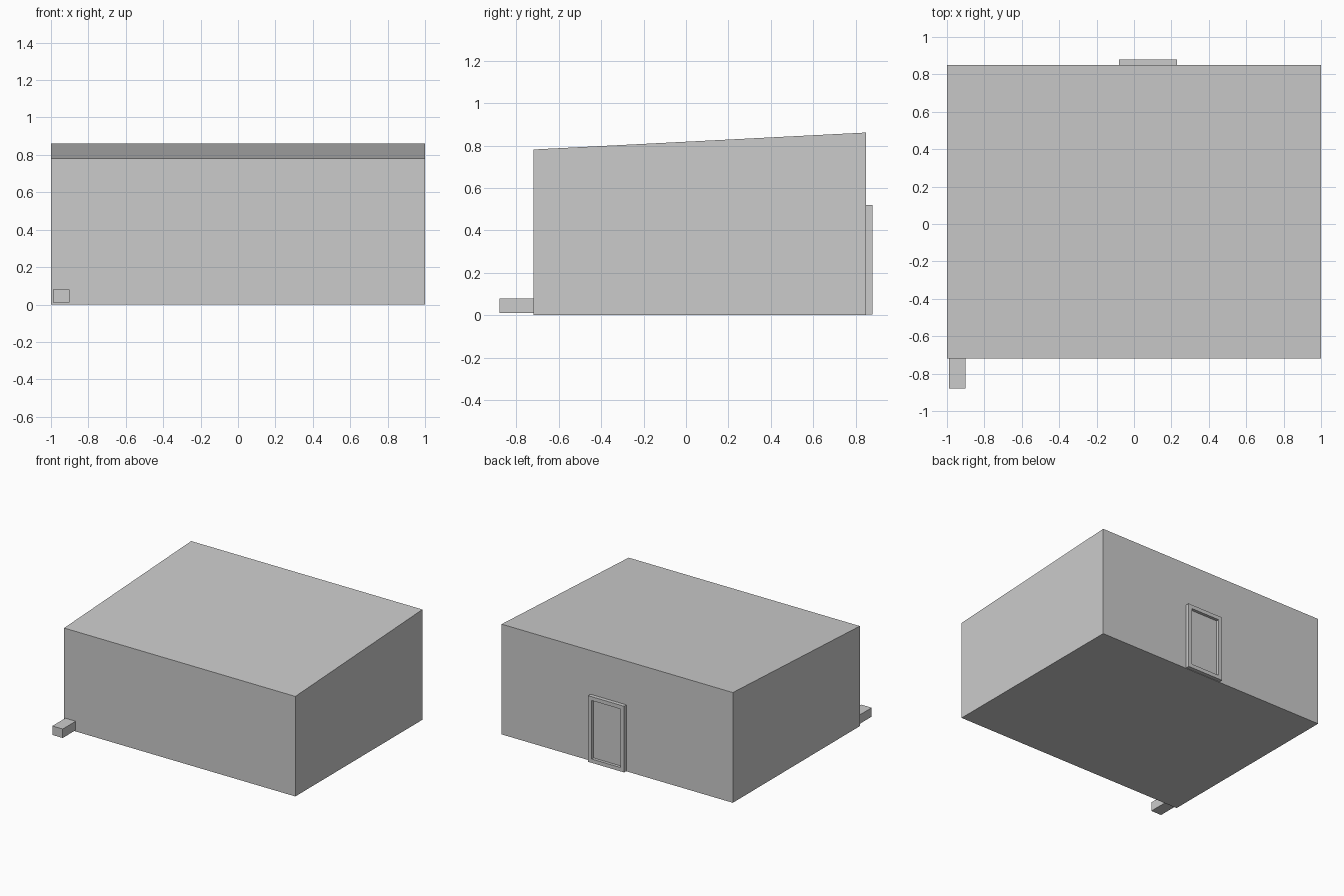
import bpy, bmesh

if "Cube" in bpy.data.objects:
    bpy.data.objects.remove(bpy.data.objects["Cube"])


def prism(name, profile, axis, lo, hi):
    """Extrude a closed 2D profile along x (profile = y,z) or y (profile = x,z)."""
    def place(p, d):
        return (d, p[0], p[1]) if axis == 'x' else (p[0], d, p[1])
    bm = bmesh.new()
    face = bm.faces.new([bm.verts.new(place(p, lo)) for p in profile])
    ext = bmesh.ops.extrude_face_region(bm, geom=[face])
    offset = (hi - lo, 0, 0) if axis == 'x' else (0, hi - lo, 0)
    verts = [g for g in ext['geom'] if isinstance(g, bmesh.types.BMVert)]
    bmesh.ops.translate(bm, verts=verts, vec=offset)
    bmesh.ops.recalc_face_normals(bm, faces=bm.faces)
    mesh = bpy.data.meshes.new(name)
    bm.to_mesh(mesh)
    bm.free()
    obj = bpy.data.objects.new(name, mesh)
    bpy.context.collection.objects.link(obj)
    return obj


def box(name, x0, x1, y0, y1, z0, z1):
    return prism(name, [(x0, z0), (x1, z0), (x1, z1), (x0, z1)], 'y', y0, y1)


# Main building with a single-pitch roof
prism("building", [(-0.72, 0.0), (0.85, 0.0), (0.85, 0.862), (-0.72, 0.782)],
      'x', -1.0, 1.0)

# Small block at the front left corner
box("front_block", -0.99, -0.90, -0.88, -0.72, 0.01, 0.08)

# Door frame on the back wall, with a recessed door
X0, X1, Z0, Z1, B = -0.08, 0.23, 0.003, 0.52, 0.03
box("frame_left", X0, X0 + B, 0.85, 0.88, Z0, Z1)
box("frame_right", X1 - B, X1, 0.85, 0.88, Z0, Z1)
box("frame_top", X0 + B, X1 - B, 0.85, 0.88, Z1 - B, Z1)
box("frame_sill", X0 + B, X1 - B, 0.85, 0.88, Z0, Z0 + B)
box("door", X0 + B, X1 - B, 0.85, 0.857, Z0 + B, Z1 - B)
